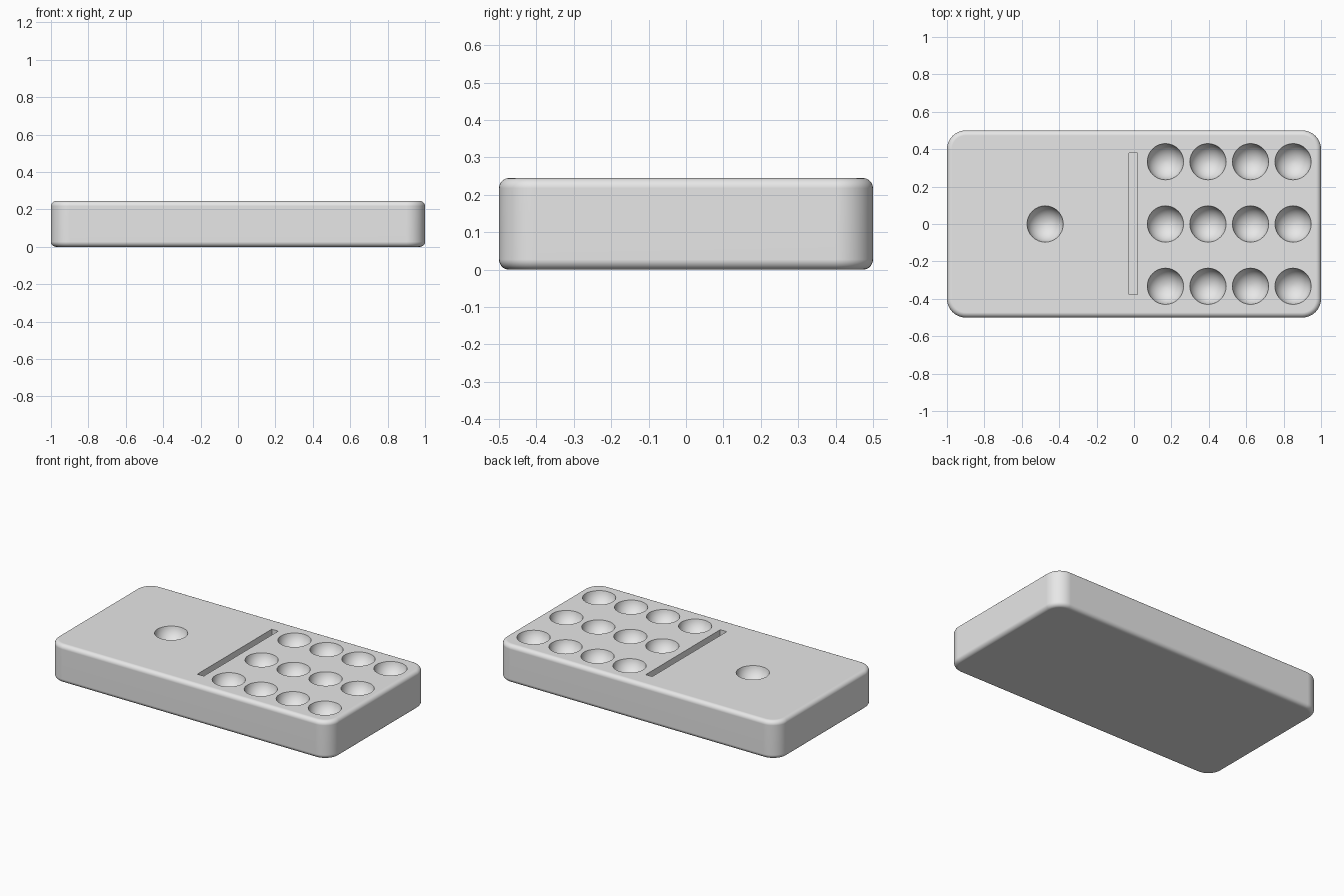
import bpy, bmesh, math
from mathutils import Matrix, Vector

if "Cube" in bpy.data.objects:
    bpy.data.objects.remove(bpy.data.objects["Cube"])

LENGTH, WIDTH, HEIGHT = 2.0, 1.0, 0.245
PIP_R, PIP_DEPTH = 0.097, 0.085


def make_object(name, bm):
    mesh = bpy.data.meshes.new(name)
    bm.to_mesh(mesh)
    bm.free()
    obj = bpy.data.objects.new(name, mesh)
    bpy.context.collection.objects.link(obj)
    return obj


def add_box(bm, center, size):
    mat = Matrix.Translation(center) @ Matrix.Diagonal((*size, 1.0))
    bmesh.ops.create_cube(bm, size=1.0, matrix=mat)


# Tile body: rounded corners, then softened top and bottom rims
bm = bmesh.new()
add_box(bm, (0, 0, HEIGHT / 2), (LENGTH, WIDTH, HEIGHT))
upright = [e for e in bm.edges
           if abs(e.verts[0].co.z - e.verts[1].co.z) > 0.1]
bmesh.ops.bevel(bm, geom=upright, offset=0.1, segments=10,
                profile=0.5, affect='EDGES')
rims = [e for e in bm.edges
        if abs(e.verts[0].co.z - e.verts[1].co.z) < 0.001]
bmesh.ops.bevel(bm, geom=rims, offset=0.027, segments=5,
                profile=0.5, affect='EDGES')
tile = make_object("domino_tile", bm)

# Cutter: round pips (one on the left, a 4 x 3 grid on the right) and the slot
bm = bmesh.new()
ball_r = (PIP_R ** 2 + PIP_DEPTH ** 2) / (2 * PIP_DEPTH)
ball_z = HEIGHT - PIP_DEPTH + ball_r
pips = [(-0.475, 0.0)]
pips += [(0.168 + 0.2275 * i, 0.333 * j) for i in range(4) for j in (-1, 0, 1)]
for x, y in pips:
    bmesh.ops.create_uvsphere(bm, u_segments=32, v_segments=24, radius=ball_r,
                              matrix=Matrix.Translation((x, y, ball_z)))
slot_depth = 0.04
add_box(bm, (-0.003, 0.002, HEIGHT), (0.046, 0.756, 2 * slot_depth))
cutter = make_object("pip_and_slot_cutter", bm)
cutter.hide_render = True

# Carve the pips and the slot
cut = tile.modifiers.new("carve", 'BOOLEAN')
cut.operation = 'DIFFERENCE'
cut.solver = 'EXACT'
cut.object = cutter
bpy.context.view_layer.objects.active = tile
tile.select_set(True)
cutter.select_set(False)
bpy.ops.object.modifier_apply(modifier=cut.name)
bpy.data.objects.remove(cutter)

# One plain grey for the whole tile
grey = bpy.data.materials.new("light_grey")
grey.diffuse_color = (0.8, 0.8, 0.8, 1.0)
grey.use_nodes = True
grey.node_tree.nodes["Principled BSDF"].inputs["Base Color"].default_value = grey.diffuse_color
tile.data.materials.clear()
tile.data.materials.append(grey)

# Smooth rounding with crisp pip and slot edges
bpy.ops.object.shade_smooth_by_angle(angle=math.radians(35))
flat = tile.modifiers.new("flat_faces", 'WEIGHTED_NORMAL')
flat.keep_sharp = True
